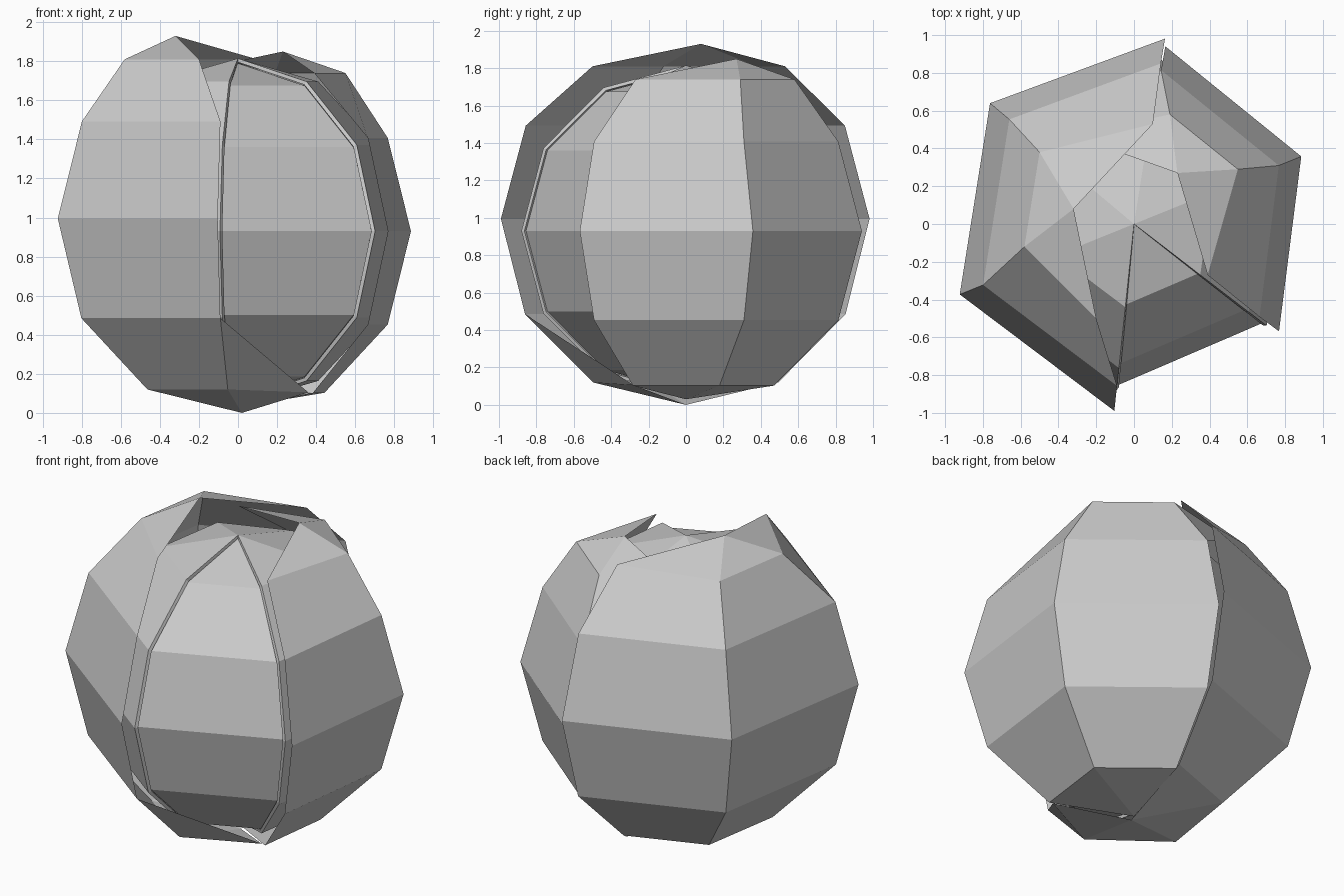
import bpy
from math import sin, cos, radians

if "Cube" in bpy.data.objects:
    bpy.data.objects.remove(bpy.data.objects["Cube"])

ANG = [22, 81, 140, 202, 264, 322.5]   # six uneven corners around the head


def pt(ang, r, z):
    return (r * cos(radians(ang)), r * sin(radians(ang)), z)


def make(name, verts, faces):
    me = bpy.data.meshes.new(name)
    me.from_pydata(verts, [], faces)
    me.update()
    ob = bpy.data.objects.new(name, me)
    bpy.context.collection.objects.link(ob)
    return ob


def shell(name, angles, rings, bottom, top, extra=None):
    """Leaf from rings (bottom to top) with fans to a bottom and a top point."""
    n = len(angles)
    verts = [p for ring in rings for p in ring]
    faces = [(k * n + i, k * n + i + 1, (k + 1) * n + i + 1, (k + 1) * n + i)
             for k in range(len(rings) - 1) for i in range(n - 1)]
    b, t = len(verts), len(verts) + 1
    verts += [bottom, top]
    last = (len(rings) - 1) * n
    faces += [(b, i + 1, i) for i in range(n - 1)]
    faces += [(last + i, last + i + 1, t) for i in range(n - 1)]
    if extra:
        point, tris = extra
        verts.append(point)
        faces += tris
    return make(name, verts, faces)


def ball_rings(angles, R, cz, lats):
    return [[pt(a, R * cos(radians(l)), cz + R * sin(radians(l))) for a in angles]
            for l in lats]


LATS = [-60, -30, 0, 30, 60]

# Core ball
full = ANG + [382]
shell("core", full, ball_rings(full, 0.86, 0.93, LATS), (0, 0, 0.07), (0, 0, 1.79))

# Inner leaf wrapped round all but the front panel, with a thin edge
inner = [-37.5, 22, 81, 140, 202, 264]
leaf = shell("inner_leaf", inner, ball_rings(inner, 0.885, 0.93, LATS),
             (0, 0, 0.045), (0, 0, 1.815))
sol = leaf.modifiers.new("thickness", 'SOLIDIFY')
sol.thickness = 0.02
sol.offset = -1

# Right outer leaf, opened at the top, with a flap tucked under the left leaf
right = [-36.5, 22, 80]
rings = ball_rings(right, 0.955, 0.93, LATS[:4])
rings.append([(0.39, -0.27, 1.74), (0.55, 0.29, 1.74), (0.19, 0.58, 1.74)])
shell("right_leaf", right, rings, (0, 0, 0.03), (0.23, 0.27, 1.85),
      ((-0.33, 0.47, 1.73), [(14, 17, 16), (11, 17, 14)]))

# Left outer leaf, opened at the top, with a flap folded under the front
left = [80.5, 140, 202, 264]
rings = ball_rings(left, 0.995, 0.995, LATS[:4])
rings.append([(0.10, 0.53, 1.81), (-0.50, 0.38, 1.81),
              (-0.58, -0.12, 1.81), (-0.20, -0.50, 1.81)])
rings[0] = [pt(a, 0.5, 0.12) for a in left]
rings[1] = [pt(a, 0.865, 0.485) for a in left]
shell("left_leaf", left, rings, (0.02, 0, 0.0), (-0.32, 0.08, 1.93),
      ((0.36, -0.28, 0.105), [(3, 22, 7), (20, 22, 3)]))
